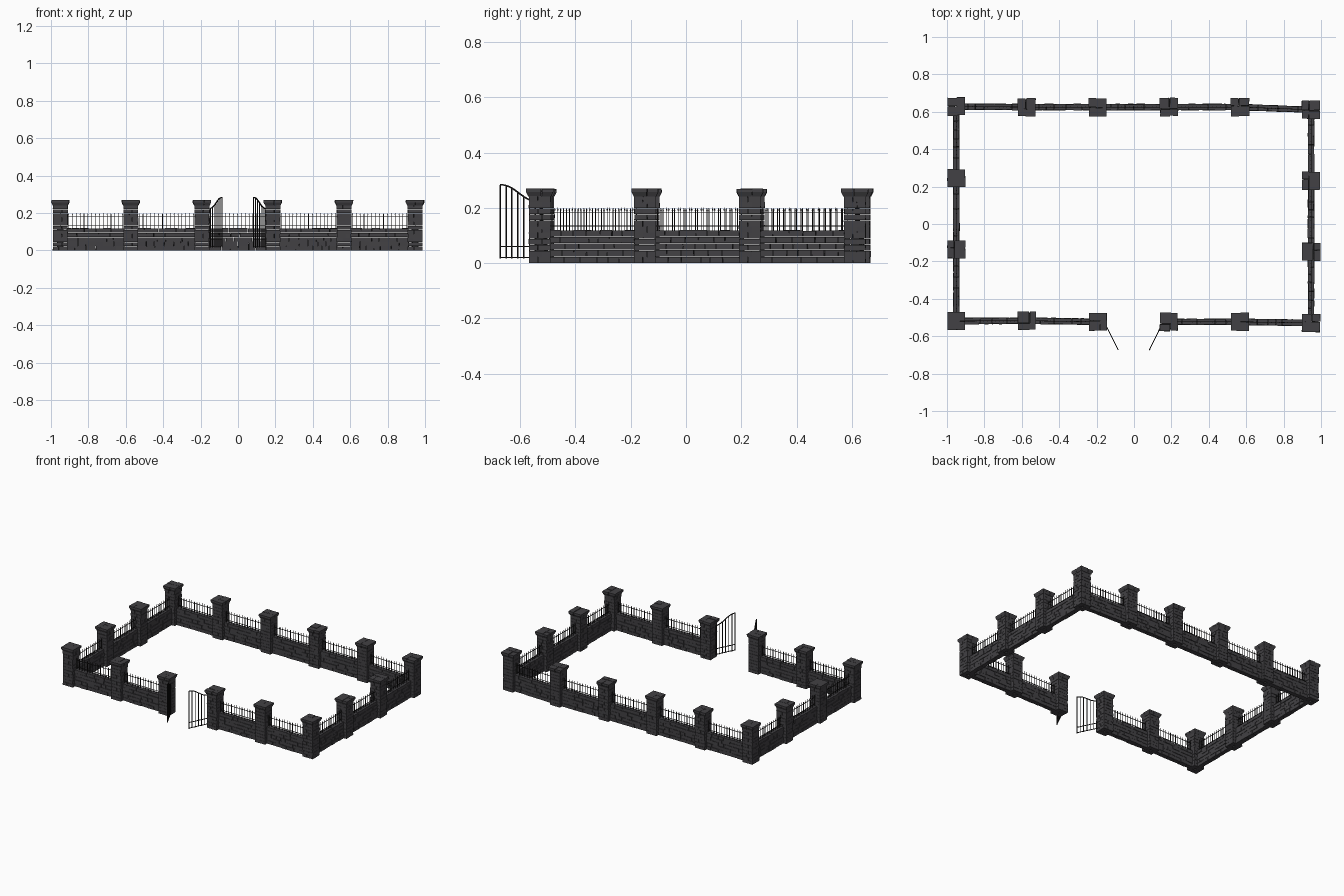
import bpy, bmesh, math, random
from mathutils import Vector, Matrix

if "Cube" in bpy.data.objects:
    bpy.data.objects.remove(bpy.data.objects["Cube"])

random.seed(4)
jit = lambda a: random.uniform(-a, a)


def material(name, c):
    m = bpy.data.materials.new(name)
    m.diffuse_color = (*c, 1)
    m.use_nodes = True
    m.node_tree.nodes["Principled BSDF"].inputs["Base Color"].default_value = m.diffuse_color
    return m


STONE = material("dark_stone", (0.055, 0.053, 0.058))
IRON = material("black_iron", (0.012, 0.011, 0.011))


def finish(bm, name, mat, matrix=None):
    bmesh.ops.recalc_face_normals(bm, faces=bm.faces)
    me = bpy.data.meshes.new(name)
    bm.to_mesh(me)
    bm.free()
    me.materials.append(mat)
    ob = bpy.data.objects.new(name, me)
    if matrix:
        ob.matrix_world = matrix
    bpy.context.collection.objects.link(ob)
    return ob


def hexa(bm, bottom, top):
    """Closed six-sided block from two loops of four points."""
    b = [bm.verts.new(p) for p in bottom]
    t = [bm.verts.new(p) for p in top]
    bm.faces.new(b[::-1])
    bm.faces.new(t)
    for i in range(4):
        j = (i + 1) % 4
        bm.faces.new((b[i], b[j], t[j], t[i]))


def brick(bm, x0, x1, y0, y1, z0, z1, j=0.0, flare=1.0):
    ring = [(x0, y0), (x1, y0), (x1, y1), (x0, y1)]
    bottom = [(x * flare + jit(j), y * flare + jit(j), z0) for x, y in ring]
    top = [(x + jit(j), y + jit(j), z1) for x, y in ring]
    hexa(bm, bottom, top)


def bar(bm, a, b, w=0.0035):
    """Square iron bar between two points of the local xz plane."""
    a, b = Vector(a), Vector(b)
    d = (b - a).normalized()
    n = Vector((0, 1, 0)) * w / 2
    s = d.cross(Vector((0, 1, 0))) * w / 2
    hexa(bm, [a - n - s, a + n - s, a + n + s, a - n + s],
         [b - n - s, b + n - s, b + n + s, b - n + s])


# Pillars: pinwheel courses of bricks under a flared stone cap
def pillar(x, y):
    bm = bmesh.new()
    s, w, rows = 0.039, 0.031, 11
    h = 0.243 / rows
    for r in range(rows):
        m = 1 if r % 2 else -1
        start = len(bm.verts)
        for k in range(4):
            n0 = len(bm.verts)
            e = jit(0.0012)
            brick(bm, -s, s - w - 0.001, -s + e, -s + w,
                  r * h + (0.0006 if r else 0), (r + 1) * h - 0.0006, 0.0006)
            bm.verts.ensure_lookup_table()
            rot = Matrix.Rotation(k * math.pi / 2, 4, 'Z')
            for v in bm.verts[n0:]:
                v.co = rot @ v.co
        for v in bm.verts[start:]:
            v.co.x *= m
    c, px, py, g = 0.048, jit(0.014), jit(0.014), 0.0006
    for x0, x1 in ((-c, px - g), (px + g, c)):
        for y0, y1 in ((-c, py - g), (py + g, c)):
            dx, dy = jit(0.002), jit(0.002)
            brick(bm, x0 + dx, x1 + dx, y0 + dy, y1 + dy, 0.241, 0.257, 0.0008, 0.84)
            t = 0.269 + jit(0.001)
            brick(bm, x0 + dx, x1 + dx, y0 + dy, y1 + dy, 0.257, t, 0.0008)
    finish(bm, "pillar", STONE, Matrix.Translation((x, y, 0)))


# Wall section with spiked railing running from pillar a to pillar b
def section(a, b):
    a, b = Vector((*a, 0)), Vector((*b, 0))
    d = b - a
    length = d.length
    place = Matrix.Translation(a) @ Matrix.Rotation(math.atan2(d.y, d.x), 4, 'Z')
    lo, hi = 0.034, length - 0.034
    bm = bmesh.new()
    rows, h, g = 5, 0.0238, 0.0008
    for r in range(rows):
        x = lo
        while x < hi - 0.001:
            e = x + random.uniform(0.034, 0.062)
            if e > hi - 0.025:
                e = hi
            t = 0.016 + jit(0.002)
            brick(bm, x + g, e - g, -t, t, r * h + (g if r else 0),
                  (r + 1) * h - g + (jit(0.0015) if r == rows - 1 else 0), 0.0007)
            x = e
    finish(bm, "stone_wall", STONE, place)
    bm = bmesh.new()
    for z in (0.134, 0.182):
        bar(bm, (lo, 0, z), (hi, 0, z), 0.003)
    n = 15
    for i in range(n):
        x = lo + (hi - lo) * (i + 0.5) / n
        bar(bm, (x, 0, 0.115), (x, 0, 0.192), 0.003)
        # spear tip
        bmesh.ops.create_cone(bm, segments=4, radius1=0.003, radius2=0, depth=0.010,
                              matrix=Matrix.Translation((x, 0, 0.196)))
    finish(bm, "railing", IRON, place)


# Gate leaf with a swept top rail, local x runs from hinge to free edge
def gate(hinge, tip):
    h, t = Vector((*hinge, 0)), Vector((*tip, 0))
    d = t - h
    length = d.length
    top = lambda u: 0.225 + 0.058 * (0.5 - 0.5 * math.cos(math.pi * min(1, u * 1.05)))
    bm = bmesh.new()
    n = 7
    for i in range(n):
        u = i / (n - 1)
        bar(bm, (u * length, 0, 0.016), (u * length, 0, top(u)), 0.005 if i in (0, n - 1) else 0.0038)
    for z in (0.02, 0.06):
        bar(bm, (0, 0, z), (length, 0, z), 0.004)
    for i in range(12):
        u, v = i / 12, (i + 1) / 12
        bar(bm, (u * length, 0, top(u)), (v * length, 0, top(v)), 0.005)
    finish(bm, "gate_leaf", IRON,
           Matrix.Translation(h) @ Matrix.Rotation(math.atan2(d.y, d.x), 4, 'Z'))


# Layout: pillars in order round the yard, starting right of the gateway
xs = [-0.95, -0.573, -0.193, 0.187, 0.567, 0.947]
yb, yf = 0.625, -0.523
ring = [(xs[3], yf), (xs[4], yf), (xs[5], yf - 0.006), (xs[5], -0.148), (xs[5], 0.231),
        (xs[5], yb - 0.014)]
ring += [(x, yb) for x in xs[4:0:-1]]
ring += [(xs[0], yb + 0.003), (xs[0], 0.245), (xs[0], -0.135), (xs[0], yf + 0.004),
         (xs[1], yf + 0.006), (xs[2], yf)]
for p in ring:
    pillar(*p)
for p, q in zip(ring, ring[1:]):
    section(p, q)
gate((-0.148, -0.545), (-0.085, -0.672))
gate((0.145, -0.545), (0.083, -0.672))
